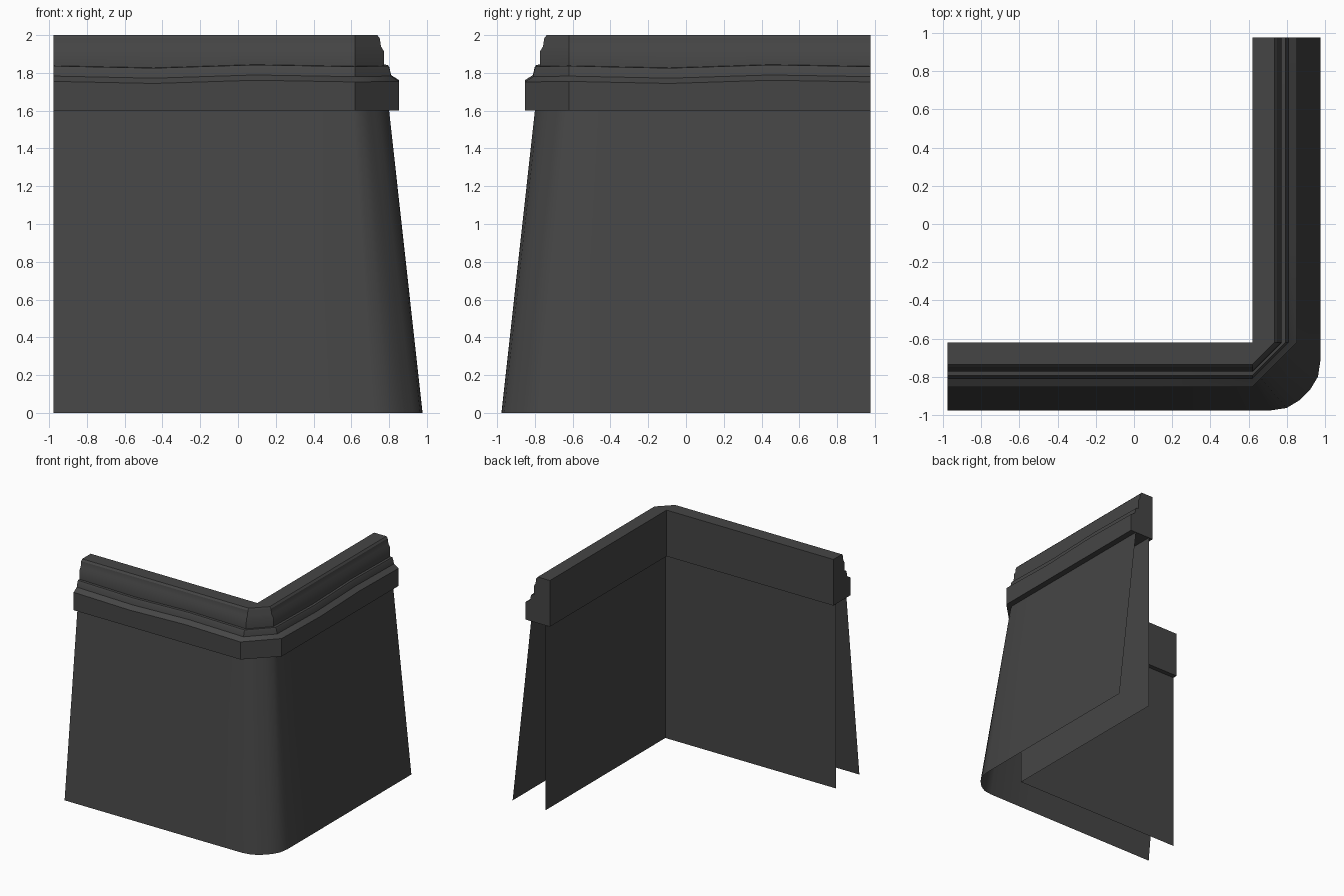
import bpy, bmesh, math

if "Cube" in bpy.data.objects:
    bpy.data.objects.remove(bpy.data.objects["Cube"])

END = 0.978      # free end of both arms
INNER = 0.62     # inside face of the cap moulding

mat = bpy.data.materials.new("dark_grey")
mat.diffuse_color = (0.06, 0.06, 0.06, 1)
mat.use_nodes = True
mat.node_tree.nodes["Principled BSDF"].inputs["Base Color"].default_value = mat.diffuse_color


def finish(name, bm, angle=30):
    mesh = bpy.data.meshes.new(name)
    bm.to_mesh(mesh)
    bm.free()
    obj = bpy.data.objects.new(name, mesh)
    bpy.context.collection.objects.link(obj)
    mesh.materials.append(mat)
    bpy.ops.object.select_all(action='DESELECT')
    obj.select_set(True)
    bpy.context.view_layer.objects.active = obj
    bpy.ops.object.shade_smooth_by_angle(angle=math.radians(angle))
    return obj


def mirrored(half):
    """Continue a front-arm path around the corner onto the right arm."""
    return half + [(-y, -x) for x, y in reversed(half)]


def wall(name, low, high, z_top, flip=False):
    bm = bmesh.new()
    a = [bm.verts.new((x, y, 0)) for x, y in low]
    b = [bm.verts.new((x, y, z_top)) for x, y in high]
    for i in range(len(a) - 1):
        quad = [a[i], a[i + 1], b[i + 1], b[i]]
        bm.faces.new(quad[::-1] if flip else quad)
    return finish(name, bm, 40)


# Battered outer face with rounded corner
foot = mirrored([(-END, -0.977), (0.30, -0.977), (0.72, -0.976), (0.80, -0.964),
                 (0.865, -0.925), (0.91, -0.88)])
head = mirrored([(-END, -0.80), (0.30, -0.80), (0.61, -0.80), (0.645, -0.785),
                 (0.685, -0.745), (0.705, -0.725)])
wall("outer_wall", foot, head, 1.6)

# Upright inner face, set back slightly under the cap
back = [(-END, -0.66), (0.66, -0.66), (0.66, END)]
wall("inner_wall", back, back, 1.6, flip=True)

# Cap moulding: (distance out, height) profile swept round a bevelled corner
profile = [(INNER, 1.6), (0.853, 1.6), (0.853, 1.755), (0.81, 1.783), (0.802, 1.822),
           (0.794, 1.836), (0.774, 1.838), (0.772, 1.915), (0.757, 1.94),
           (0.75, 1.985), (0.737, 2.0), (INNER, 2.0)]
stations = [(-END, 0.0), (-0.445, -0.011), (0.09, 0.006), (INNER, -0.003)]
bm = bmesh.new()
rings = []
for arm in (0, 1):
    for s, wear in stations:
        ring = []
        for i, (d, z) in enumerate(profile):
            dz = wear if 2 <= i <= 6 else 0     # gentle unevenness of the ledges
            if arm == 0:
                ring.append(bm.verts.new((s, -d, z + dz)))
            else:
                t = INNER - s - END + (END - INNER) - INNER   # unrolled below
                t = -INNER + (s + END)
                ring.append(bm.verts.new((d, t, z + dz)))
        rings.append(ring)
n = len(profile)
for r0, r1 in zip(rings, rings[1:]):
    for i in range(n):
        j = (i + 1) % n
        bm.faces.new((r0[i], r1[i], r1[j], r0[j]))
bm.faces.new(rings[0])
bm.faces.new(rings[-1][::-1])
bmesh.ops.remove_doubles(bm, verts=bm.verts, dist=1e-4)
bmesh.ops.recalc_face_normals(bm, faces=bm.faces)
finish("cap_moulding", bm)
